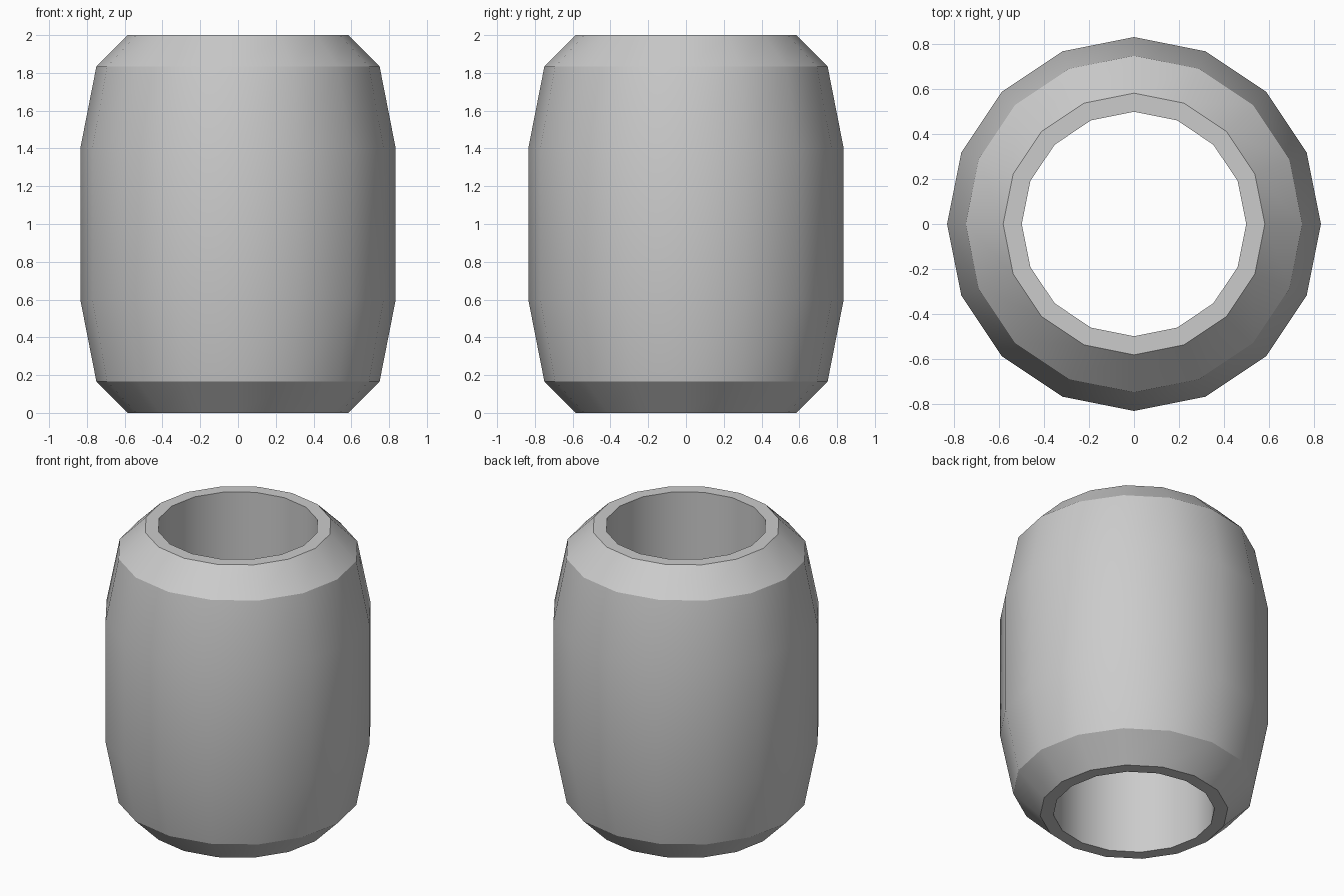
import bpy
import bmesh
import math

cube = bpy.data.objects.get("Cube")
if cube:
    bpy.data.objects.remove(cube, do_unlink=True)

SIDES = 16

# Plain grey material
grey = bpy.data.materials.new("grey")
grey.use_nodes = True
colour = (0.6, 0.6, 0.6, 1.0)
grey.diffuse_color = colour
grey.node_tree.nodes["Principled BSDF"].inputs["Base Color"].default_value = colour

# Closed radius/height profile: bulged outer wall, chamfered rims, straight bore
lower = [(0.5, 0.0), (0.583, 0.0), (0.75, 0.167), (0.833, 0.59)]
profile = lower + [(r, 2.0 - z) for r, z in reversed(lower)]

# Revolve the profile around z
bm = bmesh.new()
rings = []
for i in range(SIDES):
    a = math.tau * i / SIDES
    rings.append([bm.verts.new((r * math.cos(a), r * math.sin(a), z)) for r, z in profile])
for i in range(SIDES):
    here, there = rings[i], rings[(i + 1) % SIDES]
    for j in range(len(profile)):
        k = (j + 1) % len(profile)
        bm.faces.new((here[j], there[j], there[k], here[k]))
bmesh.ops.recalc_face_normals(bm, faces=bm.faces)

mesh = bpy.data.meshes.new("barrel_bead")
bm.to_mesh(mesh)
bm.free()
mesh.materials.append(grey)
bead = bpy.data.objects.new("barrel_bead", mesh)
bpy.context.collection.objects.link(bead)

# Smooth walls with crisp rims
bpy.ops.object.select_all(action="DESELECT")
bead.select_set(True)
bpy.context.view_layer.objects.active = bead
bpy.ops.object.shade_smooth_by_angle(angle=math.radians(30))
